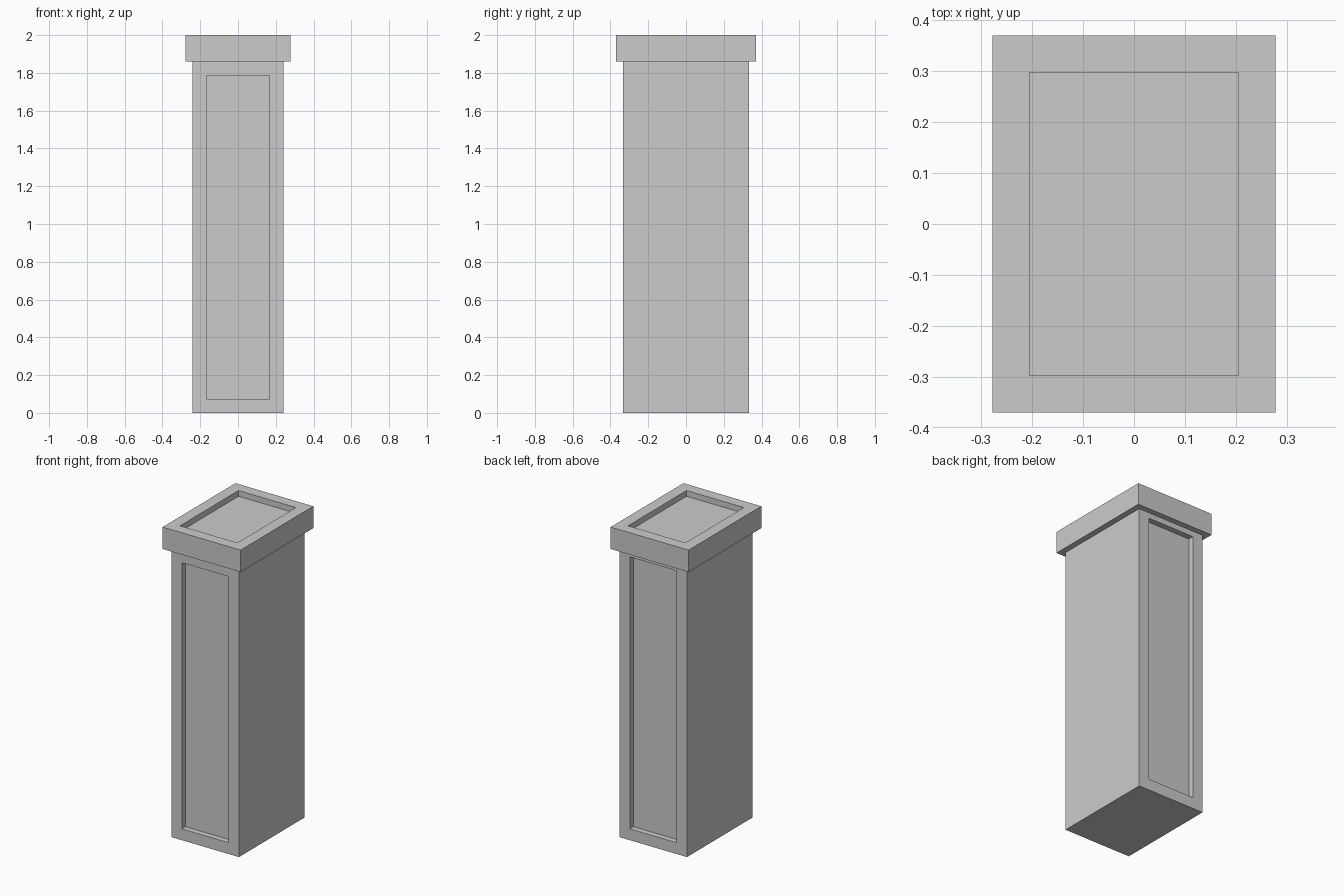
import bpy, bmesh
from mathutils import Vector

if "Cube" in bpy.data.objects:
    bpy.data.objects.remove(bpy.data.objects["Cube"])

DEPTH = 0.037   # depth of every recess
BORDER = 0.073  # frame width around every recess


def recessed_box(name, size, z0, recesses):
    """Box with sunken rectangular panels; recesses = [(face normal, top shift)]."""
    bm = bmesh.new()
    bmesh.ops.create_cube(bm, size=1)
    bmesh.ops.scale(bm, vec=size, verts=bm.verts)
    bmesh.ops.translate(bm, vec=(0, 0, z0 + size[2] / 2), verts=bm.verts)
    bm.normal_update()
    for normal, top_shift in recesses:
        n = Vector(normal)
        face = next(f for f in bm.faces if f.normal.dot(n) > 0.99)
        bmesh.ops.inset_region(bm, faces=[face], thickness=BORDER, use_even_offset=True)
        # raise the upper edge of the panel opening
        mid = face.calc_center_median().z
        for v in face.verts:
            if v.co.z > mid + 0.1:
                v.co.z += top_shift
        # sink the panel with straight walls
        panel = bmesh.ops.extrude_discrete_faces(bm, faces=[face])["faces"][0]
        bmesh.ops.translate(bm, vec=n * -DEPTH, verts=panel.verts)
    bmesh.ops.recalc_face_normals(bm, faces=bm.faces)
    mesh = bpy.data.meshes.new(name)
    bm.to_mesh(mesh)
    bm.free()
    obj = bpy.data.objects.new(name, mesh)
    bpy.context.collection.objects.link(obj)
    return obj


# Tall shaft with a panel on the front and a slightly taller one on the back
recessed_box("pillar_shaft", (0.48, 0.666, 1.859), 0,
             [((0, -1, 0), 0), ((0, 1, 0), 0.037)])

# Overhanging cap with a sunken top
recessed_box("pillar_cap", (0.555, 0.74, 0.141), 1.859, [((0, 0, 1), 0)])
